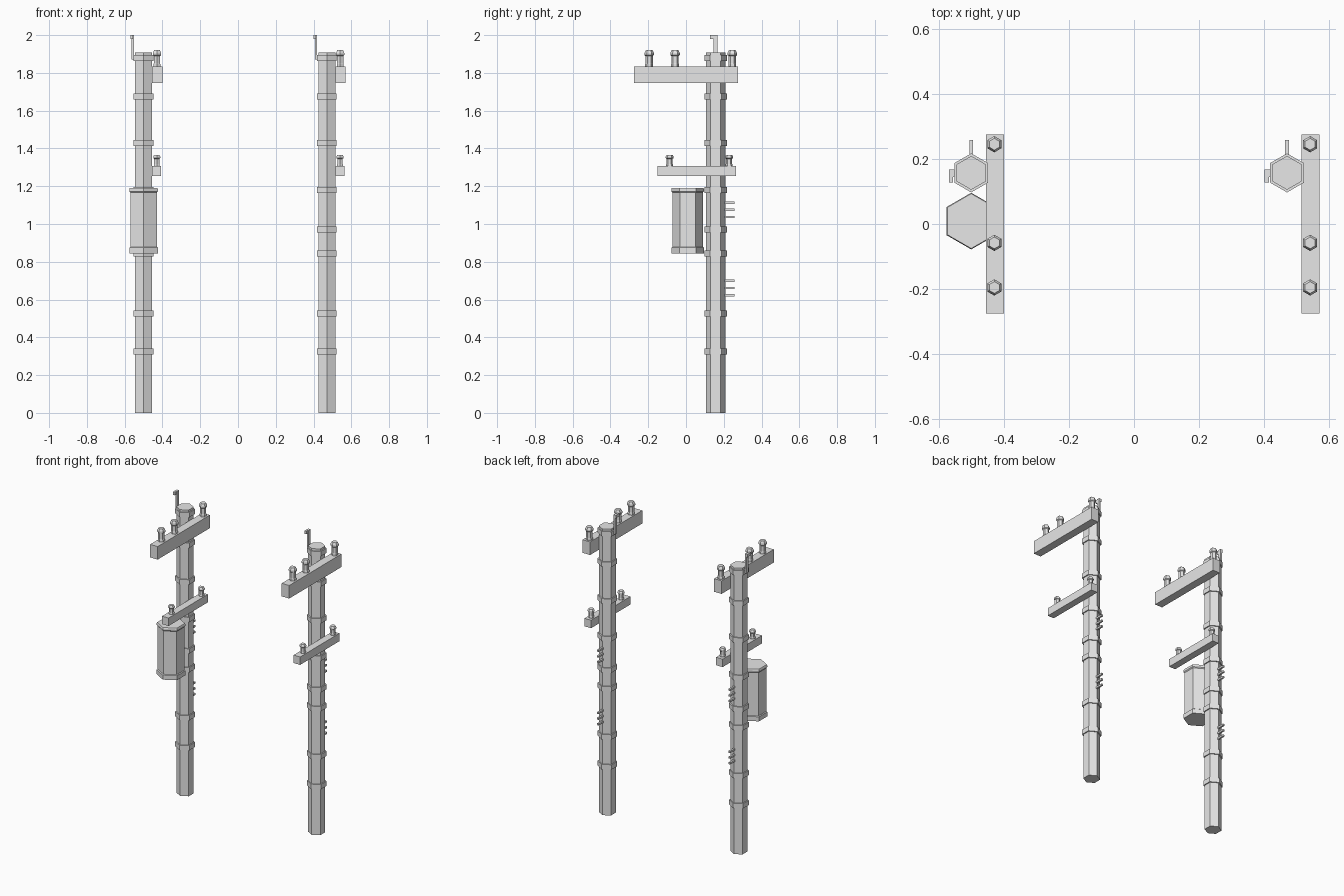
import bpy
import bmesh
from math import sin, cos, pi

cube = bpy.data.objects.get("Cube")
if cube:
    bpy.data.objects.remove(cube, do_unlink=True)

grey = bpy.data.materials.new("plain grey")
grey.use_nodes = True
colour = (0.8, 0.8, 0.8, 1)
grey.diffuse_color = colour
grey.node_tree.nodes["Principled BSDF"].inputs["Base Color"].default_value = colour


def finish(name, bm):
    bmesh.ops.recalc_face_normals(bm, faces=bm.faces)
    mesh = bpy.data.meshes.new(name)
    bm.to_mesh(mesh)
    bm.free()
    mesh.materials.append(grey)
    obj = bpy.data.objects.new(name, mesh)
    bpy.context.collection.objects.link(obj)
    return obj


def hex_turn(name, x, y, z, profile):
    """Six-sided turned solid, with corners on the y axis, from (radius, height) pairs."""
    bm = bmesh.new()
    rings = [[bm.verts.new((x + r * sin(k * pi / 3), y + r * cos(k * pi / 3), z + h))
              for k in range(6)] for r, h in profile]
    for low, high in zip(rings, rings[1:]):
        for k in range(6):
            n = (k + 1) % 6
            bm.faces.new((low[k], low[n], high[n], high[k]))
    bm.faces.new(rings[0])
    bm.faces.new(rings[-1])
    return finish(name, bm)


def box(name, xs, ys, zs):
    bm = bmesh.new()
    bmesh.ops.create_cube(bm, size=1)
    for v in bm.verts:
        v.co = [a + (b - a) * (c + 0.5) for c, (a, b) in zip(v.co, (xs, ys, zs))]
    return finish(name, bm)


POLE_Y = 0.157
BANDS = (0.325, 0.525, 0.845, 0.97, 1.18, 1.43, 1.675, 1.878)
BIG_INSULATOR = ((0.021, 0), (0.021, 0.012), (0.019, 0.016), (0.019, 0.055),
                 (0.025, 0.06), (0.025, 0.072), (0.018, 0.086))
SMALL_INSULATOR = [(r * 0.85, h * 0.68) for r, h in BIG_INSULATOR]


def utility_pole(side, x):
    # Shaft and its bands
    hex_turn(side + "_pole", x, POLE_Y, 0, ((0.052, 0), (0.052, 1.908)))
    for z in BANDS:
        hex_turn(side + "_band", x, POLE_Y, z, ((0.06, -0.016), (0.06, 0.016)))

    # Crossarms with insulators
    box(side + "_upper_crossarm", (x + 0.045, x + 0.1), (-0.275, 0.275), (1.747, 1.834))
    for y in (-0.195, -0.058, 0.245):
        hex_turn(side + "_upper_insulator", x + 0.071, y, 1.834, BIG_INSULATOR)
    box(side + "_lower_crossarm", (x + 0.045, x + 0.093), (-0.15, 0.264), (1.255, 1.308))
    for y in (-0.087, 0.228):
        hex_turn(side + "_lower_insulator", x + 0.07, y, 1.308, SMALL_INSULATOR)

    # Hooked bracket at the top
    box(side + "_bracket_post", (x - 0.063, x - 0.051), (0.145, 0.167), (1.87, 2))
    box(side + "_bracket_hook", (x - 0.069, x - 0.056), (0.128, 0.167), (1.98, 2))

    # Climbing rungs on the back
    for base in (0.623, 1.037):
        for step in range(3):
            z = base + step * 0.038
            box(side + "_rung", (x - 0.006, x + 0.006), (0.195, 0.258), (z - 0.006, z + 0.006))


utility_pole("right", -0.5)
utility_pole("left", 0.47)

# Transformer can with a rim at each end
hex_turn("transformer", -0.5, 0.009, 0.845,
         ((0.087, 0), (0.087, 0.03), (0.081, 0.034), (0.081, 0.322),
          (0.087, 0.328), (0.087, 0.339), (0.084, 0.346)))
